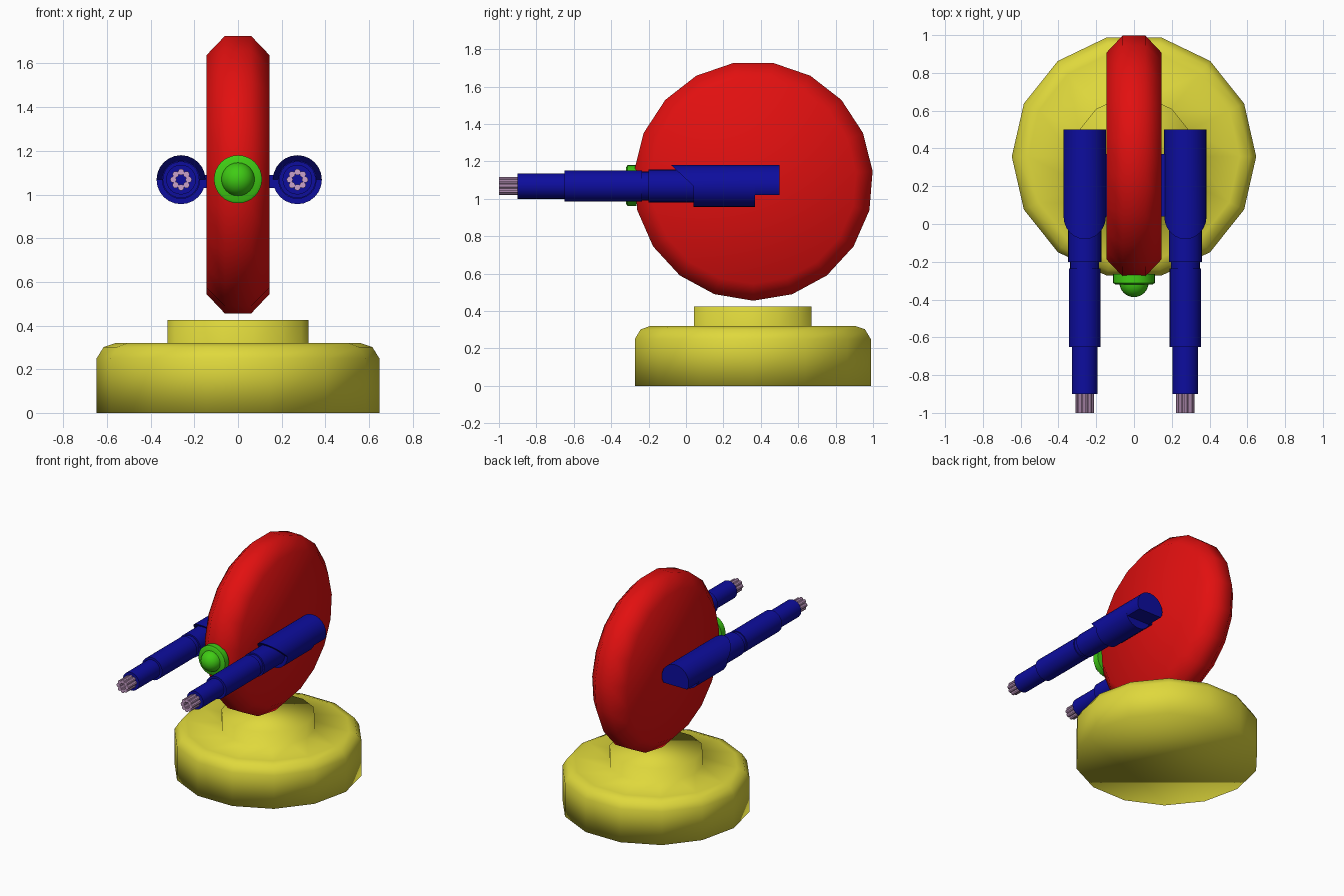
import bpy, bmesh, math
from mathutils import Vector

cube = bpy.data.objects.get("Cube")
if cube:
    bpy.data.objects.remove(cube, do_unlink=True)


def material(name, rgb):
    m = bpy.data.materials.new(name)
    m.use_nodes = True
    m.diffuse_color = (*rgb, 1)
    bsdf = m.node_tree.nodes["Principled BSDF"]
    bsdf.inputs["Base Color"].default_value = (*rgb, 1)
    bsdf.inputs["Roughness"].default_value = 0.6
    return m


RED = material("red", (0.76, 0.005, 0.005))
YELLOW = material("yellow", (0.74, 0.69, 0.045))
BLUE = material("blue", (0.004, 0.004, 0.34))
GREEN = material("green", (0.05, 0.6, 0.007))
PINK = material("pale pink", (0.6, 0.36, 0.6))

# Maps (across, across, along) to world directions for each turning axis
AXES = {
    "x": lambda a, b, h: (h, a, b),
    "y": lambda a, b, h: (a, h, b),
    "z": lambda a, b, h: (a, b, h),
}


def turned(name, profile, mat, axis="z", origin=(0, 0, 0), sides=24,
           phase=0.0, edit=None, all_smooth=False):
    """Turn a (radius, along) profile round an axis, capping open ends."""
    bm = bmesh.new()
    rings = []
    for r, h in profile:
        ring = []
        for i in range(sides):
            t = phase + math.tau * i / sides
            p = AXES[axis](r * math.cos(t), r * math.sin(t), h)
            ring.append(bm.verts.new(Vector(p) + Vector(origin)))
        rings.append(ring)
    for low, high in zip(rings, rings[1:]):
        for i in range(sides):
            j = (i + 1) % sides
            bm.faces.new((low[i], low[j], high[j], high[i]))
    for ring, (r, h) in ((rings[0], profile[0]), (rings[-1], profile[-1])):
        if r > 0:
            bm.faces.new(ring)
    bmesh.ops.remove_doubles(bm, verts=bm.verts, dist=1e-5)
    if edit:
        for v in bm.verts:
            edit(v.co)
    bmesh.ops.recalc_face_normals(bm, faces=bm.faces)
    return finish(name, bm, mat, all_smooth)


def finish(name, bm, mat, all_smooth=False):
    mesh = bpy.data.meshes.new(name)
    bm.to_mesh(mesh)
    bm.free()
    mesh.materials.append(mat)
    ob = bpy.data.objects.new(name, mesh)
    bpy.context.collection.objects.link(ob)
    bpy.ops.object.select_all(action="DESELECT")
    ob.select_set(True)
    bpy.context.view_layer.objects.active = ob
    if all_smooth:
        bpy.ops.object.shade_smooth()
    else:
        bpy.ops.object.shade_smooth_by_angle(angle=math.radians(35))
    return ob


def box(name, low, high, mat):
    bm = bmesh.new()
    bmesh.ops.create_cube(bm, size=1)
    for v in bm.verts:
        v.co = [(a + b) / 2 + c * (b - a) for a, b, c in zip(low, high, v.co)]
    return finish(name, bm, mat)


# Round foot with a raised collar
turned("base", [(0.647, 0), (0.647, 0.25), (0.615, 0.302), (0.56, 0.32),
                (0.322, 0.32), (0.322, 0.425)],
       YELLOW, origin=(0, 0.357, 0), sides=14, all_smooth=True)

# Upright disc with chamfered rim
turned("disc_body", [(0.55, -0.145), (0.64, -0.06), (0.64, 0.06), (0.55, 0.145)],
       RED, axis="x", origin=(0, 0.36, 1.095), sides=19,
       phase=-math.pi / 2, all_smooth=True)

# Eye on the front rim
EYE_Z = 1.07
turned("eye_ring", [(0.098, -0.32), (0.11, -0.312), (0.11, -0.265)], GREEN,
       axis="y", origin=(0, 0, EYE_Z), sides=32)
dome = [(0.077 * math.sin(k * math.pi / 16), -0.31 - 0.077 * math.cos(k * math.pi / 16))
        for k in range(9)]
turned("eye_dome", dome, GREEN, axis="y", origin=(0, 0, EYE_Z), sides=24)

# Twin guns
GUN_Z = 1.068
HOUSING_R = 0.112


def slant_hood(co):
    """Pull the upper half of the housing mouth forward."""
    if co.y < 0.2:
        co.y -= 0.12 * max(0, co.z - GUN_Z) / HOUSING_R


def flatten_underside(co):
    co.z = max(co.z, 1.02)


for side, x, inner in (("right", -0.261, -0.13), ("left", 0.272, 0.13)):
    at = (x, 0, GUN_Z)
    turned(side + "_gun_housing", [(0, 0.04), (HOUSING_R, 0.04), (HOUSING_R, 0.37)],
           BLUE, axis="y", origin=at, edit=slant_hood)
    turned(side + "_gun_rear", [(HOUSING_R, 0.37), (HOUSING_R, 0.5)],
           BLUE, axis="y", origin=at, edit=flatten_underside)
    turned(side + "_gun_barrel",
           [(0.068, -0.9), (0.068, -0.65), (0.084, -0.65), (0.084, -0.235),
            (0.077, -0.235), (0.077, -0.2), (0.088, -0.2), (0.088, 0.06)],
           BLUE, axis="y", origin=at)
    # Ring of slim muzzle tubes
    for k in range(8):
        t = math.tau * k / 8
        turned(f"{side}_muzzle_tube_{k + 1}", [(0.0145, -1.0), (0.0145, -0.89)], PINK,
               axis="y", sides=10,
               origin=(x + 0.035 * math.cos(t), 0, GUN_Z + 0.035 * math.sin(t)))
    # Bracket joining the gun to the disc
    ends = sorted((inner, x))
    box(side + "_gun_bracket", (ends[0], 0.04, 1.03), (ends[1], 0.37, 1.09), BLUE)
